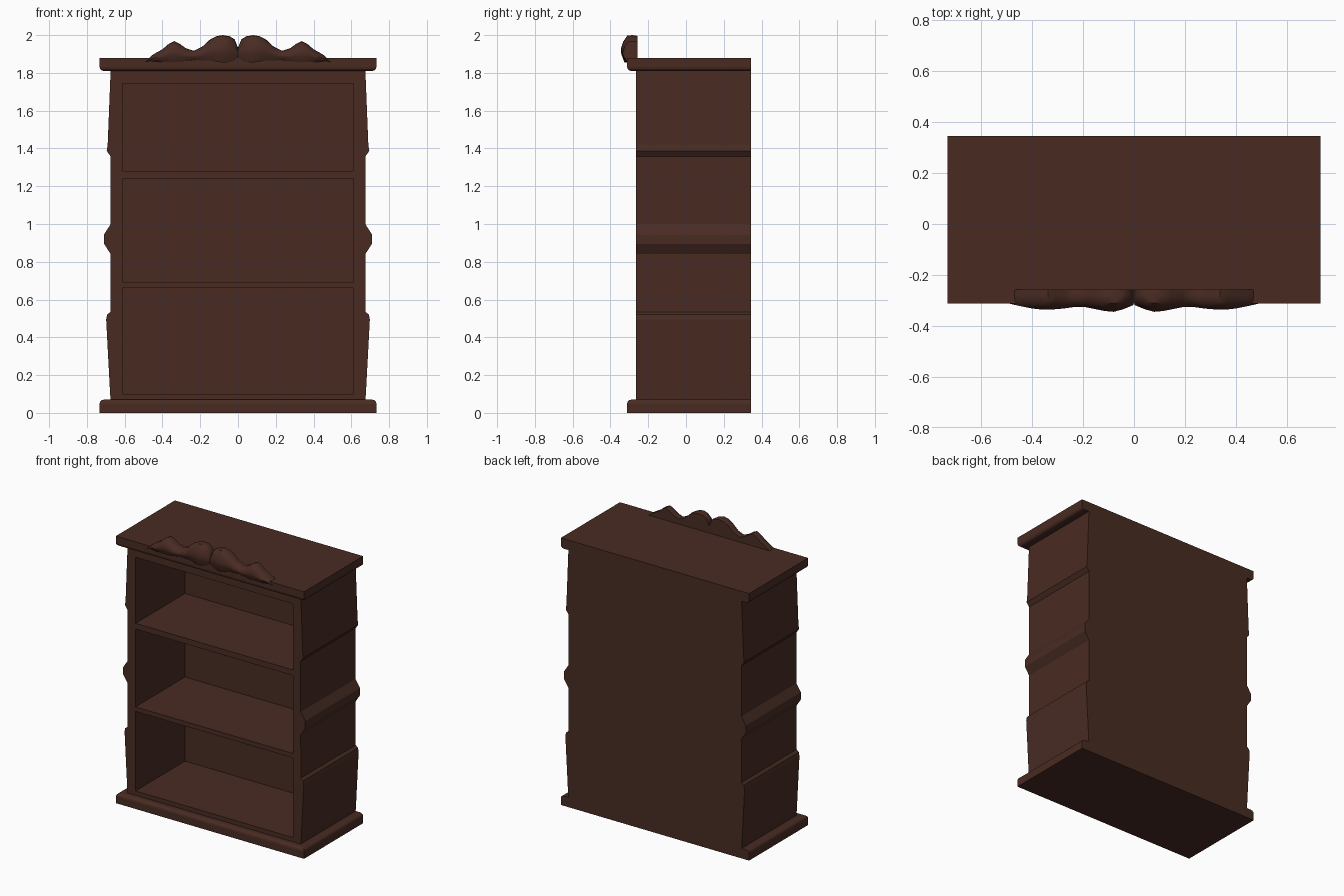
import bpy, bmesh, math

if "Cube" in bpy.data.objects:
    bpy.data.objects.remove(bpy.data.objects["Cube"])

wood = bpy.data.materials.new("dark brown wood")
wood.diffuse_color = (0.066, 0.0245, 0.0163, 1)
wood.use_nodes = True
wood.node_tree.nodes["Principled BSDF"].inputs["Base Color"].default_value = wood.diffuse_color

FRONT, BACK, INNER = -0.265, 0.345, 0.612


def finish(name, bm, mirror=False):
    bmesh.ops.recalc_face_normals(bm, faces=bm.faces)
    me = bpy.data.meshes.new(name)
    bm.to_mesh(me)
    bm.free()
    me.materials.append(wood)
    ob = bpy.data.objects.new(name, me)
    bpy.context.collection.objects.link(ob)
    if mirror:
        m = ob.modifiers.new("mirror", 'MIRROR')
        m.use_mirror_merge = False
    return ob


def loft(bm, rings):
    """Skin closed rings of points and cap both ends."""
    vs = [[bm.verts.new(p) for p in r] for r in rings]
    n = len(vs[0])
    for a, b in zip(vs, vs[1:]):
        for i in range(n):
            bm.faces.new((a[i], a[(i + 1) % n], b[(i + 1) % n], b[i]))
    bm.faces.new(vs[0])
    bm.faces.new(vs[-1])


def box(name, x, y0, y1, z0, z1, round_z=None):
    """Box centred on x; optionally round the front and side edges at one height."""
    bm = bmesh.new()
    loft(bm, [[(-x, y0, z), (x, y0, z), (x, y1, z), (-x, y1, z)] for z in (z0, z1)])
    if round_z is not None:
        edges = [e for e in bm.edges
                 if all(abs(v.co.z - round_z) < 1e-5 for v in e.verts)
                 and not all(abs(v.co.y - y1) < 1e-5 for v in e.verts)]
        bmesh.ops.bevel(bm, geom=edges, offset=0.022, segments=3, profile=0.5,
                        affect='EDGES')
    return finish(name, bm)


# Base and top slabs with rounded moulding
box("base_slab", 0.733, -0.312, BACK, 0.0, 0.07, round_z=0.07)
box("top_slab", 0.733, -0.312, BACK, 1.81, 1.88, round_z=1.81)

# Carved side walls: one profile swept front to back
outline = [(0.674, 0.06), (0.677, 0.10), (0.698, 0.495), (0.693, 0.52), (0.675, 0.535),
           (0.674, 0.84), (0.709, 0.895), (0.709, 0.945), (0.674, 1.0),
           (0.674, 1.357), (0.695, 1.387), (0.690, 1.42), (0.674, 1.82)]
profile = [(INNER, 0.06)] + outline + [(INNER, 1.82)]
bm = bmesh.new()
loft(bm, [[(x, y, z) for x, z in profile] for y in (FRONT, BACK)])
finish("side_walls", bm, mirror=True)

# Back panel and boards between the openings
box("back_panel", INNER, 0.285, BACK, 0.06, 1.82)
for name, z0, z1 in (("floor_board", 0.06, 0.10), ("lower_shelf", 0.66, 0.692),
                     ("upper_shelf", 1.24, 1.28), ("top_rail", 1.745, 1.82)):
    box(name, INNER, FRONT, 0.286, z0, z1)

# Carved crest, right half mirrored: x, top z, bottom z, front y
crest = [(0.001, 1.935, 1.875, -0.318), (0.018, 1.978, 1.862, -0.325),
         (0.045, 1.994, 1.857, -0.336), (0.08, 2.0, 1.855, -0.345),
         (0.115, 1.994, 1.860, -0.342), (0.15, 1.975, 1.867, -0.335),
         (0.19, 1.938, 1.864, -0.327), (0.235, 1.917, 1.868, -0.326),
         (0.275, 1.930, 1.863, -0.332), (0.31, 1.955, 1.857, -0.335),
         (0.338, 1.968, 1.856, -0.336), (0.365, 1.955, 1.858, -0.336),
         (0.40, 1.925, 1.858, -0.332), (0.45, 1.897, 1.857, -0.322),
         (0.49, 1.862, 1.856, -0.313)]
rings = []
for x, zt, zb, yf in crest:
    h, yb = zt - zb, -0.257
    d = yb - yf
    section = [(0, 0.97), (0.3, 1.0), (0.62, 0.98), (0.86, 0.76), (1, 0.5),
               (0.97, 0.3), (0.78, 0.0), (0, 0.0)]
    rings.append([(x, yb - d * u, zb + h * v) for u, v in section])
bm = bmesh.new()
loft(bm, rings)
ob = finish("carved_crest", bm, mirror=True)
bpy.context.view_layer.objects.active = ob
ob.select_set(True)
bpy.ops.object.shade_smooth_by_angle(angle=math.radians(45))
